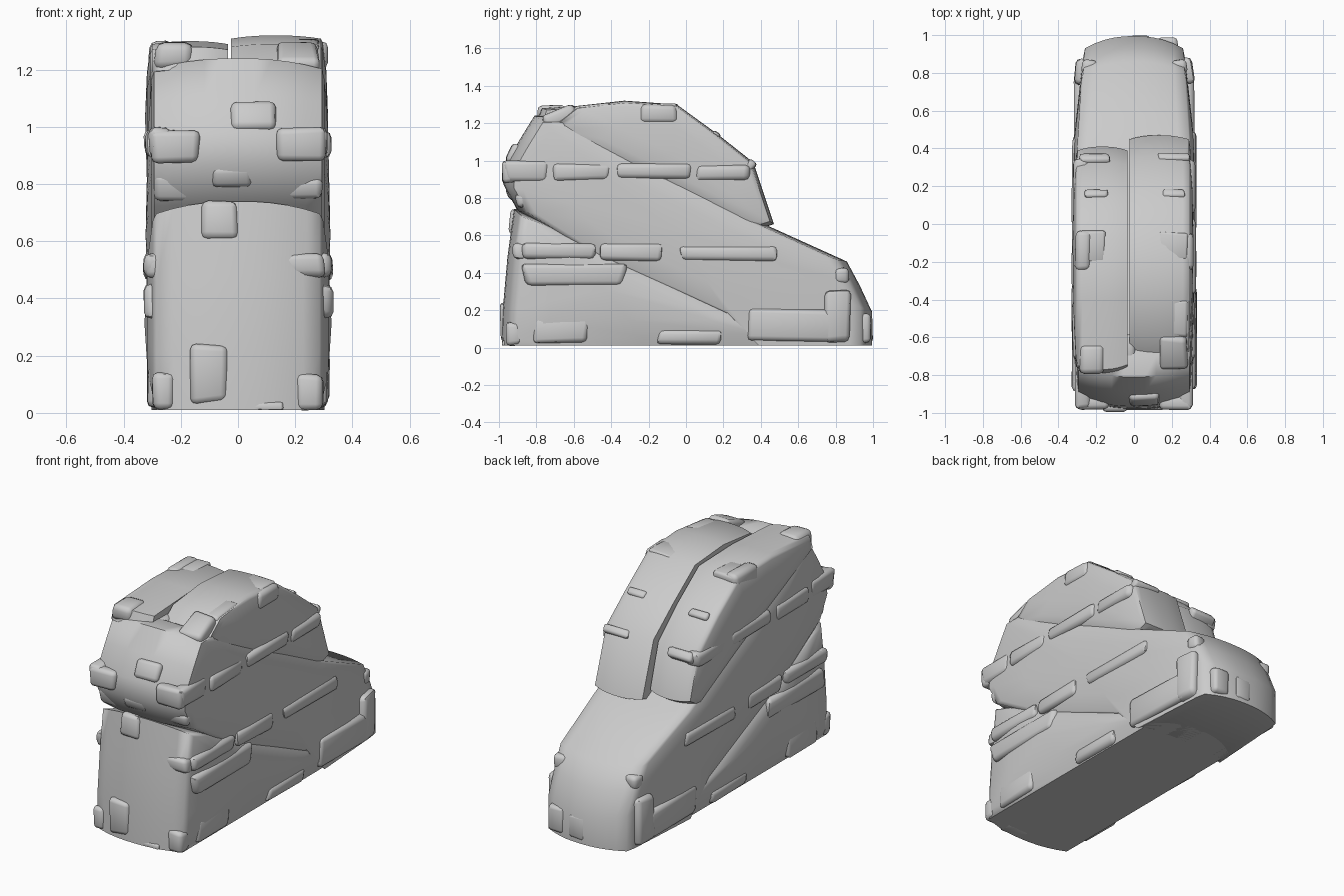
import bpy, bmesh, random, math
from mathutils import Matrix, Vector

random.seed(4)


def finish(bm, name, angle):
    bmesh.ops.recalc_face_normals(bm, faces=bm.faces)
    me = bpy.data.meshes.new(name)
    bm.to_mesh(me)
    bm.free()
    ob = bpy.data.objects.new(name, me)
    bpy.context.collection.objects.link(ob)
    bpy.ops.object.select_all(action='DESELECT')
    ob.select_set(True)
    bpy.context.view_layer.objects.active = ob
    bpy.ops.object.shade_smooth_by_angle(angle=math.radians(angle))
    return ob


def boulder(name, profile, x0, x1, shrink, dome0, dome1, steps=10):
    """Side profile (y, z) lofted across x, rounded off toward domed flanks."""
    bm = bmesh.new()
    n = len(profile)
    cy = sum(p[0] for p in profile) / n
    cz = sum(p[1] for p in profile) / n

    def ring(x, s):
        r = []
        for y, z in profile:
            yy = cy + (y - cy) * s
            taper = 1 - 0.12 * min(max((yy - 0.45) / 0.5, 0), 1)
            r.append(bm.verts.new((x * taper, yy, z if z < 0.05 and s > 0.85 else cz + (z - cz) * s)))
        return r

    mid, half = (x0 + x1) / 2, (x1 - x0) / 2
    dome = ((0.3, 0.94), (0.75, 0.6))
    rings = [ring(x0 - dome0 * d, (1 - shrink) * s) for d, s in reversed(dome)]
    for i in range(steps + 1):
        t = -1 + 2 * i / steps
        rings.append(ring(mid + half * t, 1 - shrink * abs(t) ** 2.3))
    rings += [ring(x1 + dome1 * d, (1 - shrink) * s) for d, s in dome]
    for a, b in zip(rings, rings[1:]):
        for i in range(n):
            j = (i + 1) % n
            bm.faces.new((a[i], a[j], b[j], b[i]))
    for r, x in ((rings[0], x0 - dome0), (rings[-1], x1 + dome1)):
        c = bm.verts.new((x, cy, cz))
        for i in range(n):
            bm.faces.new((r[i], r[(i + 1) % n], c))
    return finish(bm, name, 58)


def slab(name, center, size, tilt=0.0, turn=0.0):
    """Worn stone plate: jittered box with rounded edges."""
    bm = bmesh.new()
    bmesh.ops.create_cube(bm, size=1)
    for v in bm.verts:
        v.co = Vector([c * s * random.uniform(0.84, 1.06) for c, s in zip(v.co, size)])
    bmesh.ops.bevel(bm, geom=bm.edges[:], offset=min(size) * 0.28, segments=2,
                    affect='EDGES', profile=0.5)
    bm.transform(Matrix.Translation(center) @ Matrix.Rotation(turn, 4, 'Z')
                 @ Matrix.Rotation(tilt, 4, 'X'))
    return finish(bm, name, 50)


# Main boulders
boulder("lower_boulder", [(-0.985, 0.01), (-0.98, 0.2), (-0.955, 0.48), (-0.92, 0.74),
                          (-0.78, 0.69), (-0.4, 0.5), (0.0, 0.32), (0.36, 0.15),
                          (0.6, 0.01), (-0.2, 0.01)], -0.285, 0.285, 0.1, 0.042, 0.042)
boulder("middle_boulder", [(-0.9, 0.73), (-0.975, 0.87), (-0.965, 0.98), (-0.89, 1.11),
                           (-0.81, 1.24), (-0.7, 1.24), (-0.3, 1.02), (0.05, 0.85),
                           (0.44, 0.65), (0.86, 0.46), (0.93, 0.33), (0.995, 0.19),
                           (0.995, 0.01), (0.45, 0.01), (0.25, 0.14), (-0.1, 0.3),
                           (-0.5, 0.48)], -0.293, 0.293, 0.06, 0.03, 0.03)
boulder("upper_right_boulder", [(-0.74, 1.18), (-0.6, 1.29), (-0.33, 1.32), (-0.05, 1.3),
                                (0.17, 1.14), (0.36, 0.99), (0.47, 0.66), (0.38, 0.63),
                                (0.0, 0.82), (-0.35, 0.99)], -0.025, 0.29, 0.04, 0, 0.025)
boulder("upper_left_boulder", [(-0.8, 1.2), (-0.77, 1.28), (-0.4, 1.3), (-0.07, 1.29),
                               (0.15, 1.13), (0.33, 0.97), (0.41, 0.7), (0.33, 0.65),
                               (0.0, 0.82), (-0.35, 0.99)], -0.3, -0.035, 0.04, 0.025, 0)

# Flank slabs, both sides: y from/to, z from/to, centre x
flank = [(-0.98, -0.73, 0.88, 1.0, 0.268), (-0.72, -0.4, 0.89, 0.99, 0.28),
         (-0.37, 0.05, 0.9, 0.99, 0.285), (0.05, 0.35, 0.89, 0.98, 0.28),
         (-0.9, -0.48, 0.47, 0.56, 0.284), (-0.46, -0.12, 0.46, 0.56, 0.286),
         (-0.03, 0.48, 0.46, 0.55, 0.286), (-0.88, -0.32, 0.33, 0.45, 0.288),
         (-0.82, -0.52, 0.02, 0.17, 0.273), (-0.16, 0.2, 0.015, 0.1, 0.27),
         (0.32, 0.8, 0.03, 0.21, 0.275), (0.73, 0.88, 0.02, 0.31, 0.272),
         (-0.25, -0.04, 1.2, 1.3, 0.27), (0.79, 0.87, 0.34, 0.43, 0.235)]
for side, word in ((1, "right"), (-1, "left")):
    for i, (y0, y1, z0, z1, x) in enumerate(flank):
        slab(f"{word}_flank_slab_{i}", (side * x, (y0 + y1) / 2, (z0 + z1) / 2),
             (0.09, y1 - y0, z1 - z0), turn=side * (0.1 if y0 > 0.7 else 0))

# Front slabs: x from/to, z from/to, centre y, tilt back
front = [(-0.31, -0.13, 0.87, 0.99, -0.945, 0), (0.13, 0.31, 0.88, 1.0, -0.945, 0),
         (-0.03, 0.13, 0.97, 1.09, -0.915, -0.45), (-0.1, 0.05, 0.79, 0.88, -0.92, 0.4),
         (-0.3, -0.16, 0.74, 0.85, -0.87, 0.3), (0.15, 0.3, 0.75, 0.83, -0.87, 0.3),
         (-0.13, 0.0, 0.6, 0.74, -0.905, -0.1), (0.14, 0.31, 0.47, 0.56, -0.89, 0),
         (-0.33, -0.24, 0.47, 0.56, -0.85, 0), (-0.17, -0.03, 0.03, 0.24, -0.955, 0),
         (-0.3, -0.22, 0.01, 0.14, -0.92, 0), (0.2, 0.3, 0.01, 0.14, -0.925, 0),
         (0.0, 0.16, 0.01, 0.04, -0.945, 0), (0.17, 0.23, 0.62, 0.66, -0.86, 0)]
for i, (x0, x1, z0, z1, y, tilt) in enumerate(front):
    slab(f"front_slab_{i}", ((x0 + x1) / 2, y, (z0 + z1) / 2),
         (x1 - x0, 0.08, z1 - z0), tilt)

# Crown and rear slabs: centre, size, tilt
crown = [((-0.225, -0.72, 1.25), (0.14, 0.16, 0.1), 0.0),
         ((0.21, -0.68, 1.235), (0.15, 0.2, 0.08), 0.4),
         ((0.21, -0.12, 1.28), (0.16, 0.16, 0.05), 0.0),
         ((-0.22, -0.12, 1.27), (0.14, 0.17, 0.05), 0.0),
         ((0.24, -0.5, 1.27), (0.09, 0.2, 0.06), 0.1),
         ((-0.03, -0.66, 1.2), (0.08, 0.16, 0.08), 0.0),
         ((0.21, 0.155, 1.13), (0.12, 0.05, 0.05), -0.6),
         ((-0.2, 0.155, 1.11), (0.13, 0.05, 0.05), -0.6),
         ((0.21, 0.34, 0.97), (0.17, 0.05, 0.07), -0.8),
         ((-0.21, 0.33, 0.94), (0.17, 0.06, 0.08), -0.9),
         ((0.03, 0.97, 0.1), (0.11, 0.06, 0.15), 0.0),
         ((0.18, 0.955, 0.1), (0.11, 0.07, 0.16), 0.0)]
for i, (center, size, tilt) in enumerate(crown):
    slab(f"crown_slab_{i}", center, size, tilt)
